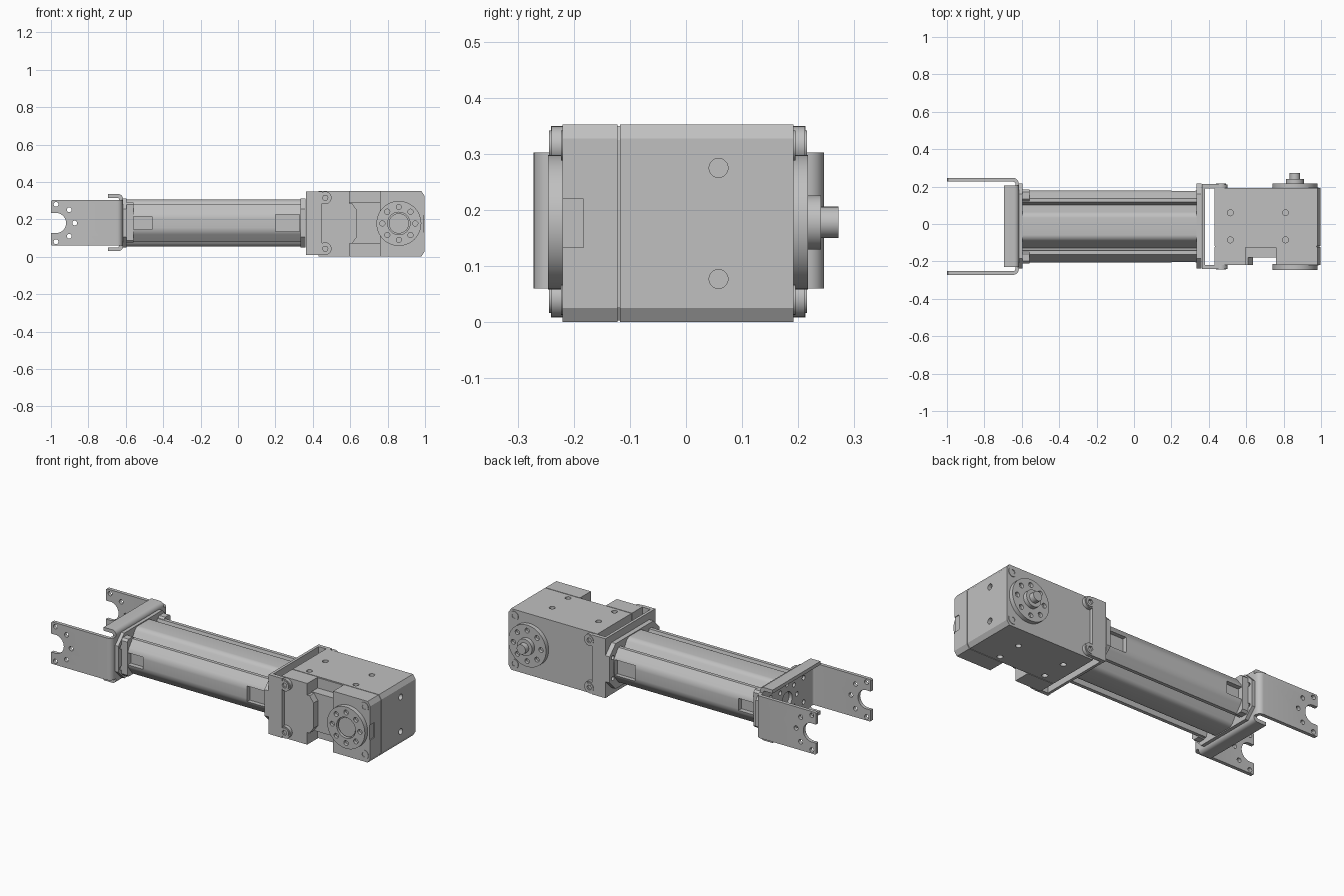
import bpy, bmesh, math
from mathutils import Vector

cube = bpy.data.objects.get("Cube")
if cube:
    bpy.data.objects.remove(cube, do_unlink=True)

gray = bpy.data.materials.new("machined gray")
gray.use_nodes = True
gray.diffuse_color = (0.53, 0.53, 0.53, 1)
gray.node_tree.nodes["Principled BSDF"].inputs["Base Color"].default_value = (0.53, 0.53, 0.53, 1)

ZC = 0.18      # height of the long axis
YC = -0.013    # sideways centre of the assembly


def finish(name, bm):
    bmesh.ops.recalc_face_normals(bm, faces=bm.faces)
    mesh = bpy.data.meshes.new(name)
    bm.to_mesh(mesh)
    bm.free()
    mesh.materials.append(gray)
    ob = bpy.data.objects.new(name, mesh)
    bpy.context.collection.objects.link(ob)
    return ob


def place(axis, u, v, w):
    return {"x": Vector((w, u, v)), "y": Vector((u, w, v)), "z": Vector((u, v, w))}[axis]


def prism(name, axis, pts, lo, hi, rounds=None):
    """Extrude a 2D profile along an axis; rounds maps corner index to radius."""
    bm = bmesh.new()
    a = [bm.verts.new(place(axis, u, v, lo)) for u, v in pts]
    b = [bm.verts.new(place(axis, u, v, hi)) for u, v in pts]
    n = len(pts)
    bm.faces.new(a)
    bm.faces.new(b[::-1])
    for i in range(n):
        bm.faces.new((a[i], a[(i + 1) % n], b[(i + 1) % n], b[i]))
    for i, r in (rounds or {}).items():
        edge = bm.edges.get((a[i], b[i]))
        bmesh.ops.bevel(bm, geom=[edge], offset=r, segments=5, profile=0.5, affect="EDGES")
    return finish(name, bm)


def rect(u0, u1, v0, v1):
    return [(u0, v0), (u1, v0), (u1, v1), (u0, v1)]


def octagon(u0, u1, v0, v1, c):
    return [(u0 + c, v0), (u1 - c, v0), (u1, v0 + c), (u1, v1 - c),
            (u1 - c, v1), (u0 + c, v1), (u0, v1 - c), (u0, v0 + c)]


def disc(name, axis, u, v, lo, hi, r, n=32):
    pts = [(u + r * math.cos(2 * math.pi * i / n), v + r * math.sin(2 * math.pi * i / n))
           for i in range(n)]
    return prism(name, axis, pts, lo, hi)


def cut(ob, cutters):
    """Subtract each cutter from the object and remove the cutter."""
    for c in cutters:
        mod = ob.modifiers.new("cut", "BOOLEAN")
        mod.operation, mod.solver, mod.object = "DIFFERENCE", "EXACT", c
        c.hide_render = True
        bpy.context.view_layer.objects.active = ob
        bpy.ops.object.modifier_apply(modifier=mod.name)
        bpy.data.objects.remove(c, do_unlink=True)


def ring(axis, u, v, radius, count, lo, hi, r, start=0.0, step=None):
    step = step or 2 * math.pi / count
    return [disc("cutter", axis, u + radius * math.cos(start + i * step),
                 v + radius * math.sin(start + i * step), lo, hi, r, 14) for i in range(count)]


# Beam: four-lobed extrusion with a groove between neighbouring lobes
quarter = [(0.193, 0.045), (0.15, 0.1), (0.13, 0.1), (0.115, 0.045), (0.066, 0.125)]
half = quarter + [(-y, z) for y, z in quarter[::-1]]
section = half + [(y, -z) for y, z in half[::-1]]
soft = {i: 0.02 for i, (y, z) in enumerate(section) if abs(y) > 0.19 or abs(z) > 0.12}
beam = prism("beam", "x", [(YC + y, ZC + z) for y, z in section], -0.60, 0.34, soft)
for s in (1, -1):
    y0, y1 = sorted((YC + s * 0.165, YC + s * 0.22))
    cut(beam, [prism("cutter", "x", rect(y0, y1, 0.135, 0.225), 0.20, 0.33),
               prism("cutter", "x", rect(y0, y1, 0.145, 0.215), -0.59, -0.46)])

# End plates and the clips that hold the beam
for name, lo, hi in (("rear_end_plate", -0.615, -0.595), ("front_end_plate", 0.335, 0.362)):
    plate = prism(name, "x", octagon(YC - 0.226, YC + 0.229, 0.05, 0.31, 0.055), lo, hi)
    cut(plate, [disc("cutter", "x", YC + s * 0.2, ZC + t * 0.06, lo - 0.01, hi + 0.01, 0.012, 14)
                for s in (1, -1) for t in (1, -1)])
for side, s in (("left", 1), ("right", -1)):
    y0, y1 = sorted((YC + s * 0.135, YC + s * 0.197))
    prism(side + "_clip", "x", octagon(y0, y1, 0.075, 0.29, 0.012), -0.60, -0.558)

# Fork: wide U of sheet metal with hole patterns in both arms
fork_pts = [(-1, -0.272), (-0.616, -0.272), (-0.616, 0.246), (-1, 0.246),
            (-1, 0.226), (-0.634, 0.226), (-0.634, -0.252), (-1, -0.252)]
fork = prism("fork", "z", fork_pts, 0.06, 0.302, {1: 0.03, 2: 0.03, 5: 0.012, 6: 0.012})
AX = -0.973
cutters = [disc("cutter", "y", AX, ZC, -0.4, 0.4, 0.054),
           prism("cutter", "y", [(-1.1, ZC - 0.06), (AX, ZC - 0.052),
                                 (AX, ZC + 0.052), (-1.1, ZC + 0.06)], -0.4, 0.4)]
cutters += ring("y", AX, ZC, 0.1, 5, -0.4, 0.4, 0.013, -math.pi / 2, math.pi / 4)
for s in (1, -1):
    z = ZC + s * 0.121
    cutters.append(prism("cutter", "y", [(-1.02, z - s * 0.025), (-1.02, z + s * 0.02),
                                         (-0.975, z + s * 0.02)], -0.4, 0.4))
cut(fork, cutters)

# Fork web: channel with lips bent outward along top and bottom
web_pts = [(-0.695, 0.03), (-0.615, 0.03), (-0.615, 0.335), (-0.695, 0.335),
           (-0.695, 0.315), (-0.635, 0.315), (-0.635, 0.05), (-0.695, 0.05)]
web = prism("fork_web", "y", web_pts, -0.23, 0.205, {1: 0.025, 2: 0.025, 5: 0.01, 6: 0.01})
for ob in (fork, web):
    cut(ob, [disc("cutter", "x", YC, ZC, -0.66, -0.605, 0.045)]
        + ring("x", YC, ZC, 0.088, 8, -0.66, -0.605, 0.013)
        + [disc("cutter", "x", YC + s * 0.15, ZC + t * 0.07, -0.66, -0.605, 0.013, 14)
           for s in (1, -1) for t in (1, -1)])

# Actuator bracket: shallow U whose sides carry round screw tabs
prism("bracket_web", "x", rect(-0.235, 0.21, 0.01, 0.35), 0.364, 0.38)
for side, y0, y1, out in (("right", -0.241, -0.219, -1), ("left", 0.191, 0.213, 1)):
    prism(side + "_bracket_side", "y", rect(0.364, 0.45, 0.008, 0.35), y0, y1)
    face = y0 if out < 0 else y1
    for level, z in (("lower", 0.043), ("upper", 0.315)):
        tab = disc(f"{side}_{level}_screw_tab", "y", 0.466, z, y0 + 0.001, y1 - 0.001, 0.034)
        a, b = sorted((face - out * 0.01, face + out * 0.003))
        screw = disc(f"{side}_{level}_bracket_screw", "y", 0.466, z, a, b, 0.027, 24)
        for ob in (tab, screw):
            cut(ob, [disc("cutter", "y", 0.466, z, face - 0.008, face + 0.008, 0.015, 6)])

# Actuator body with chamfered end, groove and split front cover
body_pts = [(0.43, 0.0), (0.98, 0.0), (0.996, 0.025), (0.996, 0.327), (0.98, 0.352), (0.43, 0.352)]
body = prism("actuator_body", "y", body_pts, -0.118, 0.192)
seam_pts = [(0.713 + (x - 0.713) * 0.985, 0.176 + (z - 0.176) * 0.985) for x, z in body_pts]
prism("cover_seam", "y", seam_pts, -0.125, -0.115)
prism("cover_bracket_side", "y", rect(0.43, 0.595, 0, 0.352), -0.22, -0.122)
right_cover = prism("cover_horn_side", "y", [(0.76, 0)] + body_pts[1:5] + [(0.76, 0.352)],
                    -0.22, -0.122)
prism("cover_middle", "y", rect(0.59, 0.77, 0.07, 0.29), -0.18, -0.12)
prism("cover_step", "y", [(0.59, 0.07), (0.61, 0.07), (0.635, 0.105),
                          (0.635, 0.25), (0.61, 0.285), (0.59, 0.285)], -0.22, -0.12)

# Threaded holes in the top, bottom and end of the body
holes = [disc("cutter", "z", x, y, z - 0.02, z + 0.02, 0.016, 16)
         for x in (0.515, 0.81) for y in (0.06, -0.085) for z in (0.0, 0.352)]
holes += [disc("cutter", "x", 0.058, z, 0.975, 1.02, 0.017, 20) for z in (0.077, 0.275)]
cut(body, holes)

# Cable port recess in the end of the cover
cut(right_cover, [prism("cutter", "x", rect(-0.24, -0.183, 0.133, 0.22), 0.991, 1.02)])

# Corner screws beside the horns
for side, y, out in (("front", -0.22, -1), ("back", 0.192, 1)):
    for level, z in (("lower", 0.04), ("upper", 0.315)):
        a, b = sorted((y - out * 0.005, y + out * 0.003))
        screw = disc(f"{side}_{level}_corner_screw", "y", 0.959, z, a, b, 0.027, 24)
        cut(screw, [disc("cutter", "y", 0.959, z, *sorted((y, y + out * 0.01)), 0.014, 6)])

# Output horns with bolt circles
HX, HZ = 0.86, 0.178
front_horn = disc("front_horn", "y", HX, HZ, -0.246, -0.215, 0.12, 48)
cut(front_horn, [disc("cutter", "y", HX, HZ, -0.27, -0.228, 0.06)]
    + ring("y", HX, HZ, 0.088, 8, -0.27, -0.228, 0.014))
disc("front_horn_boss", "y", HX, HZ, -0.238, -0.22, 0.054)
back_horn = disc("back_horn", "y", HX, HZ, 0.185, 0.217, 0.12, 48)
cut(back_horn, ring("y", HX, HZ, 0.088, 8, 0.2, 0.24, 0.014))
disc("back_hub", "y", HX, HZ, 0.21, 0.241, 0.048)
disc("back_shaft", "y", HX, HZ, 0.235, 0.272, 0.028, 24)

# Smooth the round surfaces while keeping edges sharp
bpy.ops.object.select_all(action="DESELECT")
for ob in bpy.context.collection.objects:
    if ob.type == "MESH":
        ob.select_set(True)
        bpy.context.view_layer.objects.active = ob
bpy.ops.object.shade_smooth_by_angle(angle=math.radians(32))
